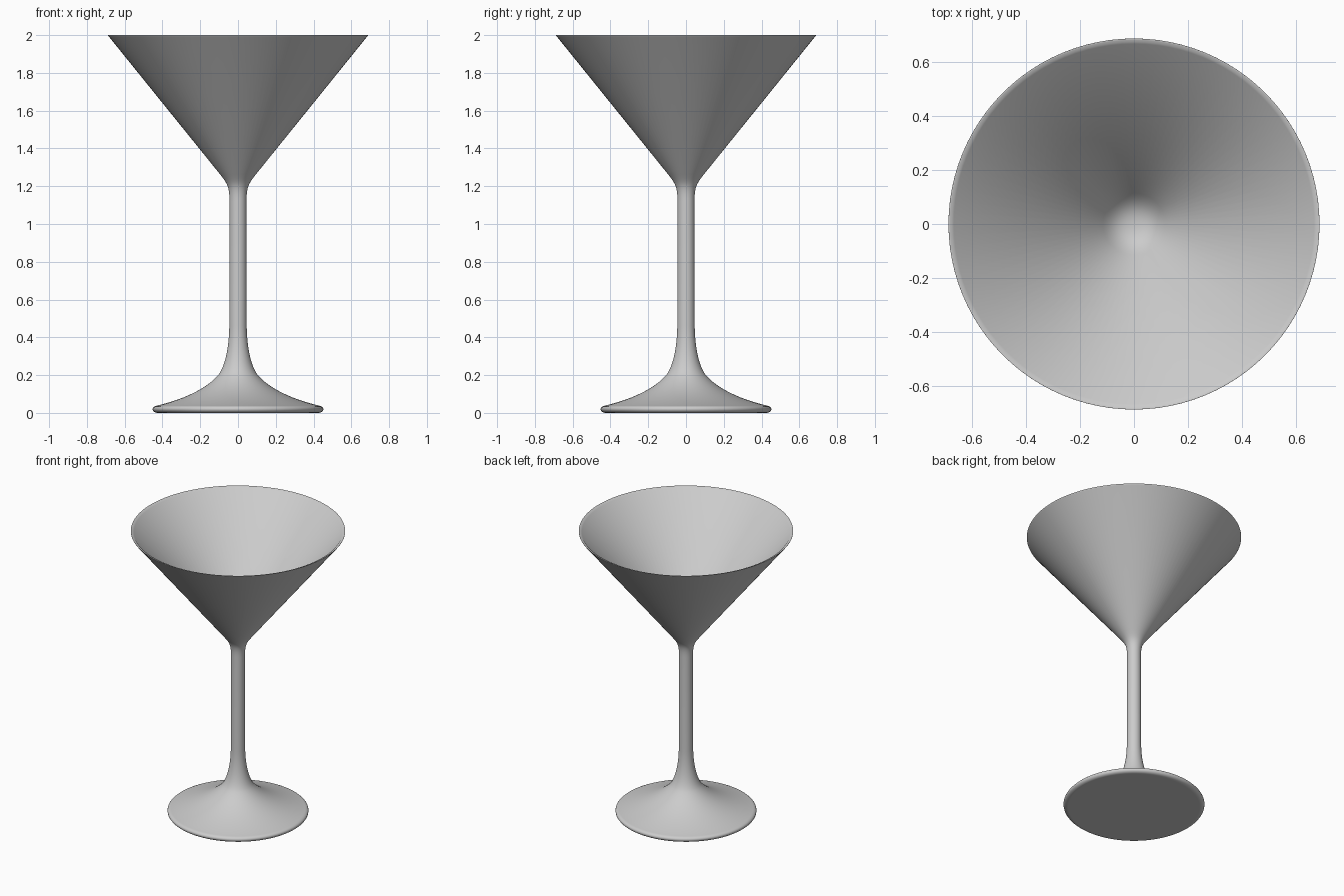
import bpy, bmesh, math
from mathutils import Vector
from mathutils.geometry import interpolate_bezier

cube = bpy.data.objects.get("Cube")
if cube:
    bpy.data.objects.remove(cube, do_unlink=True)

SIDES = 96

# Plain grey material
grey = bpy.data.materials.new("plain_grey")
grey.use_nodes = True
colour = (0.6, 0.6, 0.6, 1)
grey.diffuse_color = colour
grey.node_tree.nodes["Principled BSDF"].inputs["Base Color"].default_value = colour


def bezier(a, b, c, d, steps=10):
    """Points of one curved span of the (radius, height) profile."""
    return interpolate_bezier(*[Vector((r, 0, z)) for r, z in (a, b, c, d)], steps)


def lathe(name, spans):
    """Join the spans into one outline and turn it around the z axis."""
    outline = [p for span in spans for p in span]
    bm = bmesh.new()
    verts = [bm.verts.new(p) for p in outline]
    edges = [bm.edges.new(pair) for pair in zip(verts, verts[1:])]
    bmesh.ops.spin(bm, geom=verts + edges, cent=(0, 0, 0), axis=(0, 0, 1),
                   angle=math.tau, steps=SIDES, use_duplicate=False)
    bmesh.ops.remove_doubles(bm, verts=bm.verts, dist=0.0005)
    bmesh.ops.recalc_face_normals(bm, faces=bm.faces)
    mesh = bpy.data.meshes.new(name)
    bm.to_mesh(mesh)
    bm.free()
    mesh.materials.append(grey)
    obj = bpy.data.objects.new(name, mesh)
    bpy.context.collection.objects.link(obj)
    bpy.ops.object.select_all(action='DESELECT')
    obj.select_set(True)
    bpy.context.view_layer.objects.active = obj
    bpy.ops.object.shade_smooth_by_angle(angle=math.radians(40))
    return obj


underside = [Vector((0, 0, 0)), Vector((0.42, 0, 0))]
foot_edge = bezier((0.43, 0), (0.455, 0.004), (0.462, 0.03), (0.435, 0.037), 8)
foot_top = bezier((0.43, 0.038), (0.30, 0.07), (0.175, 0.12), (0.105, 0.20), 14)
foot_neck = bezier((0.105, 0.20), (0.065, 0.25), (0.047, 0.36), (0.046, 0.46), 12)
stem_top = bezier((0.045, 1.12), (0.045, 1.20), (0.058, 1.215), (0.095, 1.263), 12)
rim = bezier((0.682, 1.99), (0.694, 2.003), (0.688, 2.003), (0.668, 1.992), 8)
bowl_inside = bezier((0.115, 1.31), (0.08, 1.268), (0.05, 1.25), (0, 1.25), 12)

lathe("cocktail_glass", [underside, foot_edge, foot_top, foot_neck,
                         stem_top, rim, bowl_inside])
